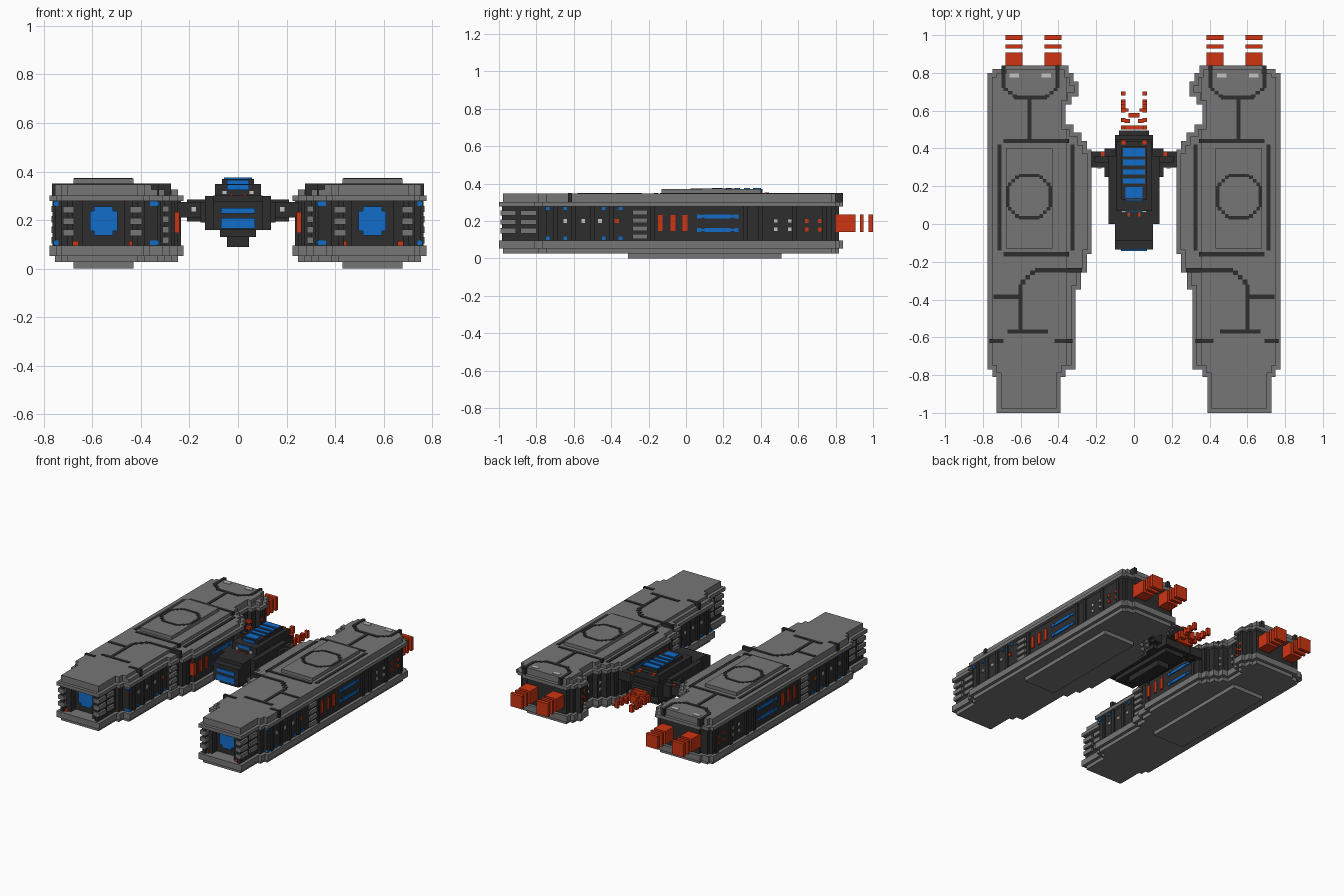
import bpy, bmesh

if "Cube" in bpy.data.objects:
    bpy.data.objects.remove(bpy.data.objects["Cube"], do_unlink=True)


def material(name, rgb):
    m = bpy.data.materials.new(name)
    m.use_nodes = True
    m.diffuse_color = (*rgb, 1)
    m.node_tree.nodes["Principled BSDF"].inputs["Base Color"].default_value = (*rgb, 1)
    return m


GRAY = material("armour gray", (0.18, 0.18, 0.18))
DARK = material("hull dark", (0.027, 0.027, 0.027))
LIGHT = material("light gray", (0.55, 0.55, 0.55))
RED = material("engine red", (0.62, 0.035, 0.006))
BLUE = material("glass blue", (0.006, 0.15, 0.58))


def finish(name, bm, mat):
    bmesh.ops.recalc_face_normals(bm, faces=bm.faces)
    me = bpy.data.meshes.new(name)
    bm.to_mesh(me)
    bm.free()
    me.materials.append(mat)
    ob = bpy.data.objects.new(name, me)
    bpy.context.collection.objects.link(ob)


def prism(bm, pts, z0, z1):
    low = [bm.verts.new((x, y, z0)) for x, y in pts]
    top = [bm.verts.new((x, y, z1)) for x, y in pts]
    bm.faces.new(low)
    bm.faces.new(top)
    n = len(pts)
    for i in range(n):
        j = (i + 1) % n
        bm.faces.new((low[i], low[j], top[j], top[i]))


def boxes(name, mat, items, mirror=True):
    """Boxes as (x0, x1, y0, y1, z0, z1), mirrored across x."""
    bm = bmesh.new()
    for x0, x1, y0, y1, z0, z1 in items:
        for s in ((1, -1) if mirror else (1,)):
            prism(bm, [(s * x0, y0), (s * x1, y0), (s * x1, y1), (s * x0, y1)], z0, z1)
    finish(name, bm, mat)


# Stepped pod outline: start y of each row, inner x, outer x
ROWS = [(-1, .389, .727), (-.81, .362, .75), (-.77, .31, .775), (-.347, .28, .775),
        (-.257, .25, .775), (-.16, .225, .775), (.394, .25, .775), (.44, .278, .775),
        (.485, .32, .775), (.526, .362, .775), (.632, .33, .775), (.675, .294, .775),
        (.755, .32, .775), (.80, .346, .75), (.82, .346, .70)]
Y_END = .84


def side(col, sign, d, clamp, y_front):
    """One side of the outline, moved inward by d, from front to back."""
    pts = []
    for i, row in enumerate(ROWS):
        x = row[col] + sign * d
        if sign > 0:
            x = max(x, clamp)
        if i == 0:
            y = y_front + d
        else:
            narrowing = (row[col] - ROWS[i - 1][col]) * sign > 0
            y = row[0] + (-d if narrowing else d)
            if row[col] == ROWS[i - 1][col] or abs(x - pts[-1][0]) < 1e-5:
                continue
            pts.append((pts[-1][0], y))
        pts.append((x, y))
    pts.append((pts[-1][0], Y_END - d))
    return pts


def pod_layer(name, mat, z0, z1, d, clamp=0, y_front=-1):
    pts = side(1, 1, d, clamp, y_front) + side(2, -1, d, clamp, y_front)[::-1]
    bm = bmesh.new()
    for s in (1, -1):
        prism(bm, [(s * x, y) for x, y in pts], z0, z1)
    finish(name, bm, mat)


def x_in(y):
    return [r[1] for r in ROWS if r[0] <= y][-1]


# Pod hulls: armour shells above and below a dark core
pod_layer("lower_armour_step", GRAY, .027, .053, .022)
pod_layer("lower_armour", GRAY, .053, .096, 0)
pod_layer("pod_core", DARK, .09, .285, .022, y_front=-.93)
pod_layer("upper_armour", GRAY, .278, .302, 0)
pod_layer("upper_armour_step", GRAY, .302, .326, .022)
pod_layer("upper_armour_deck", GRAY, .326, .347, .022, clamp=.357)
boxes("top_plate", GRAY, [(.431, .678, -.13, .40, .34, .371)])
boxes("belly_plate", GRAY, [(.431, .678, -.31, .51, 0, .03)])

# Dark panel seams on the decks: x, y start and end points
seams = [((.69, .84), (.69, .72)), ((.69, .72), (.62, .67)), ((.635, .67), (.46, .67)),
         ((.47, .67), (.405, .72)), ((.405, .72), (.405, .84)), ((.553, .67), (.553, .45)),
         ((.525, -.245), (.275, -.245)), ((.525, -.245), (.60, -.32)), ((.60, -.32), (.60, -.56)),
         ((.60, -.385), (.745, -.385)), ((.67, -.57), (.455, -.57)),
         ((.765, -.62), (.69, -.62)), ((.42, -.62), (.325, -.62)),
         ((.69, .44), (.345, .44)), ((.69, -.16), (.345, -.16)),
         ((.712, .42), (.712, -.14)), ((.325, .42), (.325, -.14))]


def seam_boxes(lines, z0, z1, w=.011):
    out = []
    for (xa, ya), (xb, yb) in lines:
        n = 3 if xa != xb and ya != yb else 1
        for i in range(n):
            x0, x1 = sorted((xa + (xb - xa) * i / n, xa + (xb - xa) * (i + 1) / n))
            y0, y1 = sorted((ya + (yb - ya) * i / n, ya + (yb - ya) * (i + 1) / n))
            if xa == xb:
                x0, x1 = x0 - w, x1 + w
            elif ya == yb:
                y0, y1 = y0 - w, y1 + w
            out.append((x0, x1, y0, y1, z0, z1))
    return out


inner = [s for s in seams if max(s[0][0], s[1][0]) < .35]
boxes("deck_seams", DARK, seam_boxes([s for s in seams if s not in inner], .30, .351))
boxes("edge_seams", DARK, seam_boxes(inner, .29, .331))

# Octagonal hatch ring on each top plate
cx, cy, r, k = .555, .145, .112, .055
ring = [((cx - k, cy + r), (cx + k, cy + r)), ((cx + k, cy + r), (cx + r, cy + k)),
        ((cx + r, cy + k), (cx + r, cy - k)), ((cx + r, cy - k), (cx + k, cy - r)),
        ((cx + k, cy - r), (cx - k, cy - r)), ((cx - k, cy - r), (cx - r, cy - k)),
        ((cx - r, cy - k), (cx - r, cy + k)), ((cx - r, cy + k), (cx - k, cy + r))]
boxes("hatch_ring", DARK, seam_boxes(ring, .36, .374, .009))
boxes("deck_lamps", LIGHT, [(x - .025, x + .025, .775, .797, .33, .351) for x in (.635, .465)])

# Open pod fronts: side walls, cheek fins, glass and corner lamps
boxes("front_walls", DARK, [(.68, .705, -.985, -.9, .09, .285), (.411, .436, -.985, -.9, .09, .285),
                            (.64, .69, -.96, -.9, .09, .285), (.43, .47, -.96, -.9, .09, .285)])
fins = []
for z in (.148, .195, .243):
    fins += [(.675, .72, -.992, -.91, z - .014, z + .014), (.396, .445, -.992, -.91, z - .014, z + .014),
             (.70, .718, -.885, -.80, z - .014, z + .014), (.396, .42, -.885, -.82, z - .014, z + .014)]
for z in (.117, .16, .203, .246):
    fins += [(.74, .768, -.286, -.206, z - .013, z + .013), (.285, .31, -.34, -.27, z - .013, z + .013)]
boxes("side_fins", GRAY, fins)
boxes("front_glass", BLUE, [(.497, .61, -.918, -.90, .155, .237), (.515, .592, -.917, -.90, .136, .256)])
boxes("front_lamps", RED, [(x - .011, x + .011, -.97, -.89, z - .011, z + .011)
                           for x, z in ((.645, .288), (.465, .288), (.668, .102), (.438, .102))])

# Dark ribs along the pod flanks
ribs = []
for y in (-.70, -.60, -.50, -.40, -.18, .32, .40, .58, .74):
    ribs.append((.73, .764, y - .012, y + .012, .09, .285))
    ribs.append((x_in(y) + .010, x_in(y) + .06, y - .012, y + .012, .09, .285))
boxes("flank_ribs", DARK, ribs)


def flank(y, z, dy, dz, t=.007):
    """A plate on the outer and the inner flank."""
    xi = max(x_in(y - dy), x_in(y + dy)) + .022
    return [(.74, .753 + t, y - dy, y + dy, z - dz, z + dz),
            (xi - t, xi + .03, y - dy, y + dy, z - dz, z + dz)]


red, blue, white = [], [], []
for y in (-.138, -.07, -.006):
    red += flank(y, .19, .013, .043)
for z in (.225, .152):
    blue += flank(.168, z, .11, .006) + flank(.168, z, .07, .011)
    for y in (.07, .27):
        blue += flank(y, z, .01, .011)
for y in (-.74, -.645, -.44, -.35):
    blue += flank(y, .267, .01, .009) + flank(y, .107, .01, .009)
for y in (-.645, -.55, -.46):
    white += flank(y, .2, .01, .01)
for z in (.2, .155):
    for y in (.48, .555):
        white += flank(y, z, .009, .009)
    for y in (.645, .715):
        red += flank(y, z, .01, .01)
red += flank(-.37, .2, .011, .011)
boxes("flank_red_vents", RED, red)
boxes("flank_windows", BLUE, blue)
boxes("flank_lamps", LIGHT, white)

# Engines: nozzle block and two thrust plates each
eng = []
for x in (.635, .43):
    for y0, y1 in ((.80, .907), (.93, .95), (.975, 1.0)):
        eng.append((x - .045, x + .045, y0, y1, .142, .235))
boxes("engines", RED, eng)

# Central cockpit hull as stacked blocks: z0, z1, half width, y0, y1
hull = [(.09, .13, .045, .0, .3), (.13, .165, .075, -.10, .42), (.16, .215, .1, -.135, .45),
        (.16, .30, .135, .0, .36), (.21, .278, .1, -.135, .47), (.22, .27, .08, .4, .495),
        (.275, .302, .1, -.09, .45), (.19, .275, .155, .25, .40), (.30, .348, .095, .07, .44),
        (.345, .370, .065, .13, .41)]
boxes("cockpit_hull", DARK, [(-w, w, y0, y1, z0, z1) for z0, z1, w, y0, y1 in hull], False)

# Wing arms joining the pods
boxes("wing_arms", DARK, [(.13, .27, .30, .385, .21, .275), (.13, .21, .325, .36, .195, .285)])
boxes("wing_lamps", RED, [(.155, .175, .36, .38, .27, .279), (.045, .065, .42, .445, .34, .352),
                          (.02, .035, .04, .06, .295, .307)])
boxes("wing_front_lamps", LIGHT, [(.172, .192, .294, .31, .235, .255),
                                  (.045, .065, .062, .08, .305, .322)])

# Cockpit glass: roof bands and front panes
glass = [(-.058, .058, y - h, y + h, .36, .376)
         for y, h in ((.38, .022), (.325, .016), (.275, .014), (.228, .014))]
glass += [(-.045, .045, .138, .195, .36, .376), (-.045, .045, .122, .14, .348, .365),
          (-.045, .045, .063, .08, .325, .346), (-.07, .07, -.142, -.12, .227, .25),
          (-.07, .07, -.142, -.12, .165, .208)]
boxes("cockpit_glass", BLUE, glass, False)

# Tail: crossed red struts and trailing prongs
tail = [(.045, .07, y, y + .022, .18, .23) for y in (.50, .54, .59, .63, .68)]
tail += [(.0, .05, .50, .522, .17, .25), (.02, .05, .535, .557, .18, .235),
         (.0, .03, .565, .587, .18, .235), (.03, .055, .595, .612, .18, .23),
         (.045, .07, .60, .66, .19, .21)]
boxes("tail_struts", RED, tail)
